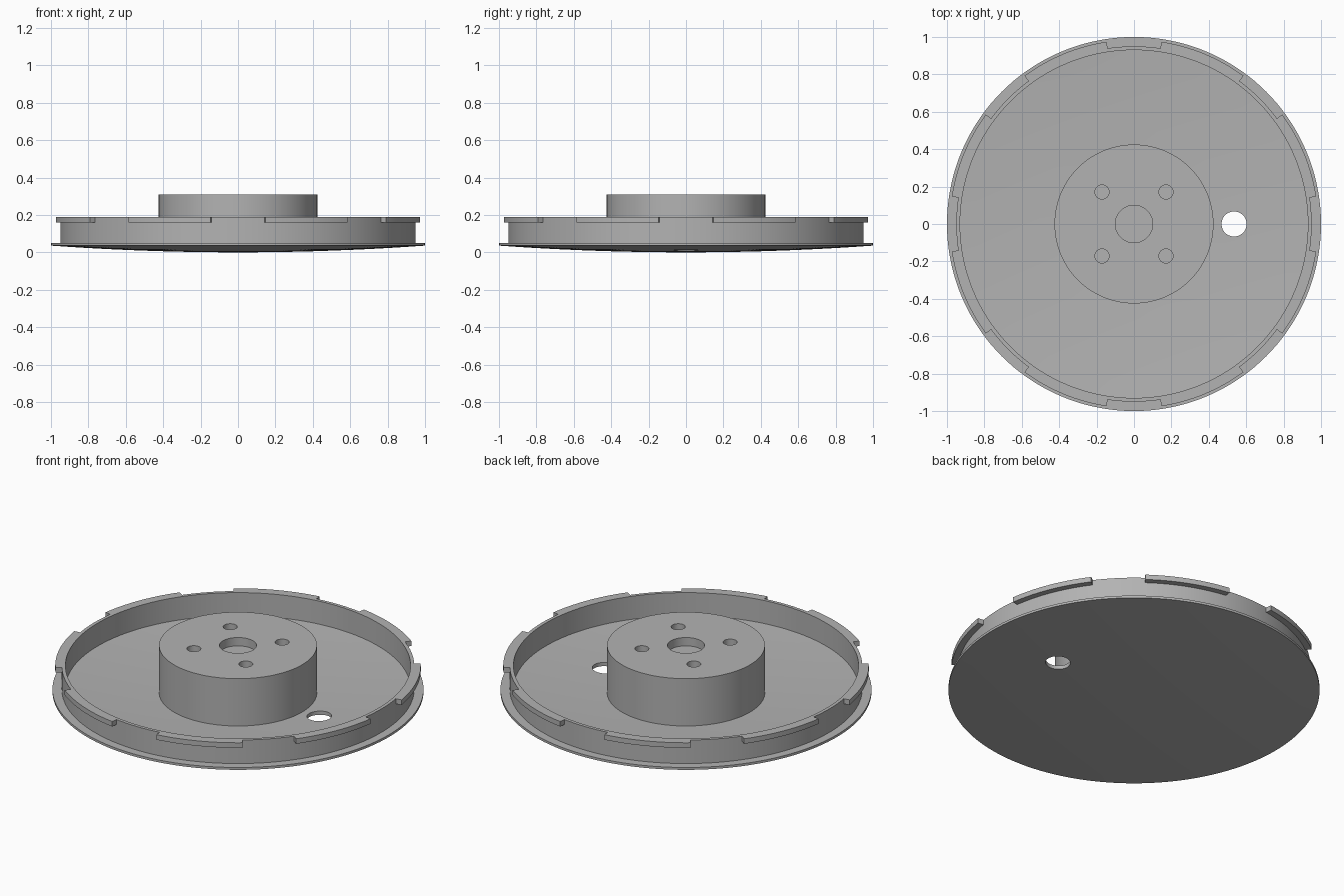
import bpy, bmesh
from math import radians, cos, sin

cube = bpy.data.objects.get("Cube")
if cube:
    bpy.data.objects.remove(cube, do_unlink=True)

grey = bpy.data.materials.new("plain grey metal")
grey.use_nodes = True
COLOUR = (0.45, 0.45, 0.45, 1)
grey.diffuse_color = COLOUR
grey.node_tree.nodes["Principled BSDF"].inputs["Base Color"].default_value = COLOUR


def lathe(name, profile, start=0, sweep=360, steps=144):
    """Turn an (r, z) profile about z; partial sweeps need a closed outline."""
    full = sweep == 360
    bm = bmesh.new()
    rings = []
    for i in range(steps if full else steps + 1):
        a = radians(start + sweep * i / steps)
        rings.append([bm.verts.new((r * cos(a), r * sin(a), z)) for r, z in profile])
    n = len(profile)
    for i in range(steps):
        a, b = rings[i], rings[(i + 1) % len(rings)]
        for j in range(n - 1 if full else n):
            k = (j + 1) % n
            bm.faces.new((a[j], b[j], b[k], a[k]))
    if not full:
        bm.faces.new(rings[0])
        bm.faces.new(rings[-1])
    bmesh.ops.remove_doubles(bm, verts=bm.verts, dist=1e-5)
    bmesh.ops.recalc_face_normals(bm, faces=bm.faces)
    mesh = bpy.data.meshes.new(name)
    bm.to_mesh(mesh)
    bm.free()
    mesh.materials.append(grey)
    obj = bpy.data.objects.new(name, mesh)
    bpy.context.collection.objects.link(obj)
    return obj


def combine(target, tool, operation):
    bpy.context.view_layer.objects.active = target
    mod = target.modifiers.new("combine", 'BOOLEAN')
    mod.operation, mod.solver, mod.object = operation, 'EXACT', tool
    bpy.ops.object.modifier_apply(modifier=mod.name)
    bpy.data.objects.remove(tool, do_unlink=True)


def drill(target, x, y, radius, bottom, top):
    bpy.ops.mesh.primitive_cylinder_add(vertices=48, radius=radius, depth=top - bottom,
                                        location=(x, y, (top + bottom) / 2))
    cutter = bpy.context.object
    cutter.name = "hole_cutter"
    cutter.hide_render = True
    cutter.data.materials.append(grey)
    combine(target, cutter, 'DIFFERENCE')


def dish(r):
    return 0.036 * r * r


# Dished plate with flange, upright wall and raised hub
THICK, HUB, INNER, OUTER, TOP = 0.022, 0.425, 0.93, 0.95, 0.19
underside = [(i / 12, dish(i / 12)) for i in range(13)]
floor_radii = [INNER + (HUB - INNER) * i / 6 for i in range(7)]
profile = underside + [(1, 0.05), (OUTER, 0.05), (OUTER, TOP), (INNER, TOP)]
profile += [(r, dish(r) + THICK) for r in floor_radii]
profile += [(HUB, 0.31), (0, 0.31)]
body = lathe("dished_plate_with_hub", profile)

# Central recess, four bolt holes and the hole through the plate
drill(body, 0, 0, 0.1, 0.26, 0.4)
for sx in (-1, 1):
    for sy in (-1, 1):
        drill(body, sx * 0.171, sy * 0.171, 0.038, 0.26, 0.4)
drill(body, 0.535, 0, 0.067, -0.1, 0.15)

# Eight rim tabs with gaps between them
GAP = 8.55
tabs = []
for i in range(8):
    tabs.append(lathe("rim_tab", [(0.944, 0.16), (0.985, 0.16), (0.985, TOP), (0.944, TOP)],
                      start=45 * i + GAP, sweep=45 - 2 * GAP, steps=14))

for obj in [body] + tabs:
    bpy.ops.object.select_all(action='DESELECT')
    obj.select_set(True)
    bpy.context.view_layer.objects.active = obj
    bpy.ops.object.shade_smooth_by_angle(angle=radians(30))
